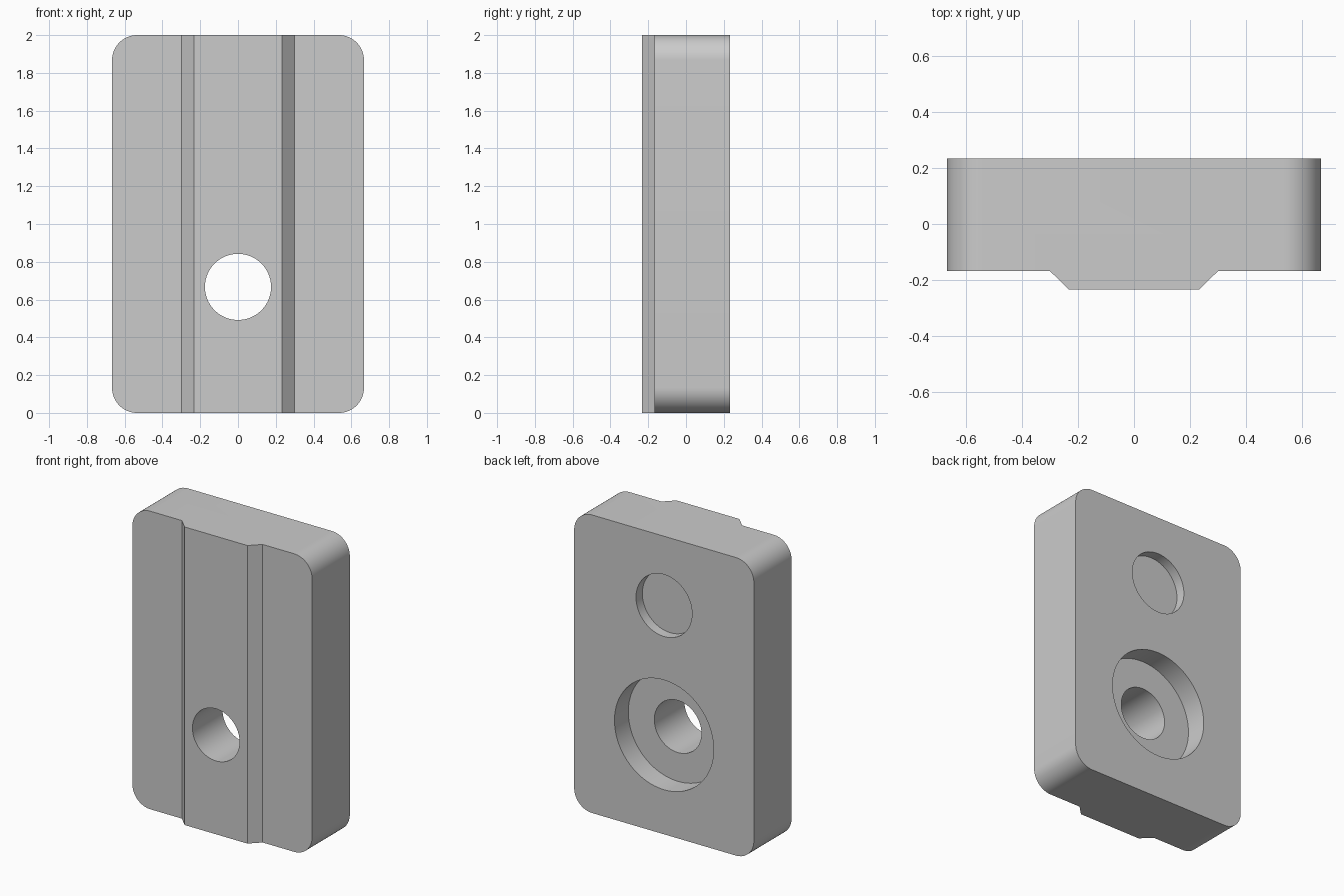
import bpy
import bmesh
import math
from mathutils import Matrix

cube = bpy.data.objects.get("Cube")
if cube:
    bpy.data.objects.remove(cube, do_unlink=True)

FRONT, BACK, RIDGE = -0.167, 0.233, -0.233
HALF_W, HEIGHT, RADIUS = 0.667, 2.0, 0.133
HOLE_Z, POCKET_Z = 0.667, 1.535

grey = bpy.data.materials.new("plain_grey")
grey.use_nodes = True
colour = (0.6, 0.6, 0.6, 1)
grey.diffuse_color = colour
grey.node_tree.nodes["Principled BSDF"].inputs["Base Color"].default_value = colour


def finish(name, bm):
    bmesh.ops.recalc_face_normals(bm, faces=bm.faces)
    mesh = bpy.data.meshes.new(name)
    bm.to_mesh(mesh)
    bm.free()
    mesh.materials.append(grey)
    obj = bpy.data.objects.new(name, mesh)
    bpy.context.collection.objects.link(obj)
    return obj


def prism(bm, points, direction):
    face = bm.faces.new([bm.verts.new(p) for p in points])
    extruded = bmesh.ops.extrude_face_region(bm, geom=[face])["geom"]
    verts = [v for v in extruded if isinstance(v, bmesh.types.BMVert)]
    bmesh.ops.translate(bm, verts=verts, vec=direction)


def cutter(name, radius, z, y0, y1):
    bm = bmesh.new()
    turn = Matrix.Translation((0, (y0 + y1) / 2, z)) @ Matrix.Rotation(math.pi / 2, 4, 'X')
    bmesh.ops.create_cone(bm, cap_ends=True, segments=96, radius1=radius,
                          radius2=radius, depth=y1 - y0, matrix=turn)
    obj = finish(name, bm)
    obj.hide_render = True
    obj.hide_set(True)
    return obj


def boolean(target, other, operation):
    mod = target.modifiers.new(other.name, 'BOOLEAN')
    mod.operation = operation
    mod.solver = 'EXACT'
    mod.object = other


# Rounded plate
corners = [(HALF_W - RADIUS, HEIGHT - RADIUS, 0), (RADIUS - HALF_W, HEIGHT - RADIUS, 90),
           (RADIUS - HALF_W, RADIUS, 180), (HALF_W - RADIUS, RADIUS, 270)]
outline = []
for cx, cz, start in corners:
    for i in range(17):
        a = math.radians(start + 90 * i / 16)
        outline.append((cx + RADIUS * math.cos(a), FRONT, cz + RADIUS * math.sin(a)))
bm = bmesh.new()
prism(bm, outline, (0, BACK - FRONT, 0))
plate = finish("mounting_plate", bm)

# Tapered key along the front, overlapping into the plate
bm = bmesh.new()
prism(bm, [(-0.3, FRONT + 0.05, 0), (-0.3, FRONT, 0), (-0.233, RIDGE, 0),
           (0.233, RIDGE, 0), (0.3, FRONT, 0), (0.3, FRONT + 0.05, 0)], (0, 0, HEIGHT))
key = finish("front_key", bm)
boolean(plate, key, 'UNION')

# Through hole, counterbore and shallow round pocket
helpers = [key,
           cutter("bolt_hole_cutter", 0.175, HOLE_Z, -0.5, 0.5),
           cutter("counterbore_cutter", 0.368, HOLE_Z, BACK - 0.147, 0.5),
           cutter("pocket_cutter", 0.208, POCKET_Z, BACK - 0.067, 0.5)]
for helper in helpers[1:]:
    boolean(plate, helper, 'DIFFERENCE')

# Apply the cuts, then drop the helpers
bpy.context.view_layer.objects.active = plate
plate.select_set(True)
for mod in list(plate.modifiers):
    bpy.ops.object.modifier_apply(modifier=mod.name)
for helper in helpers:
    bpy.data.objects.remove(helper, do_unlink=True)
bpy.ops.object.shade_smooth_by_angle(angle=math.radians(30))
